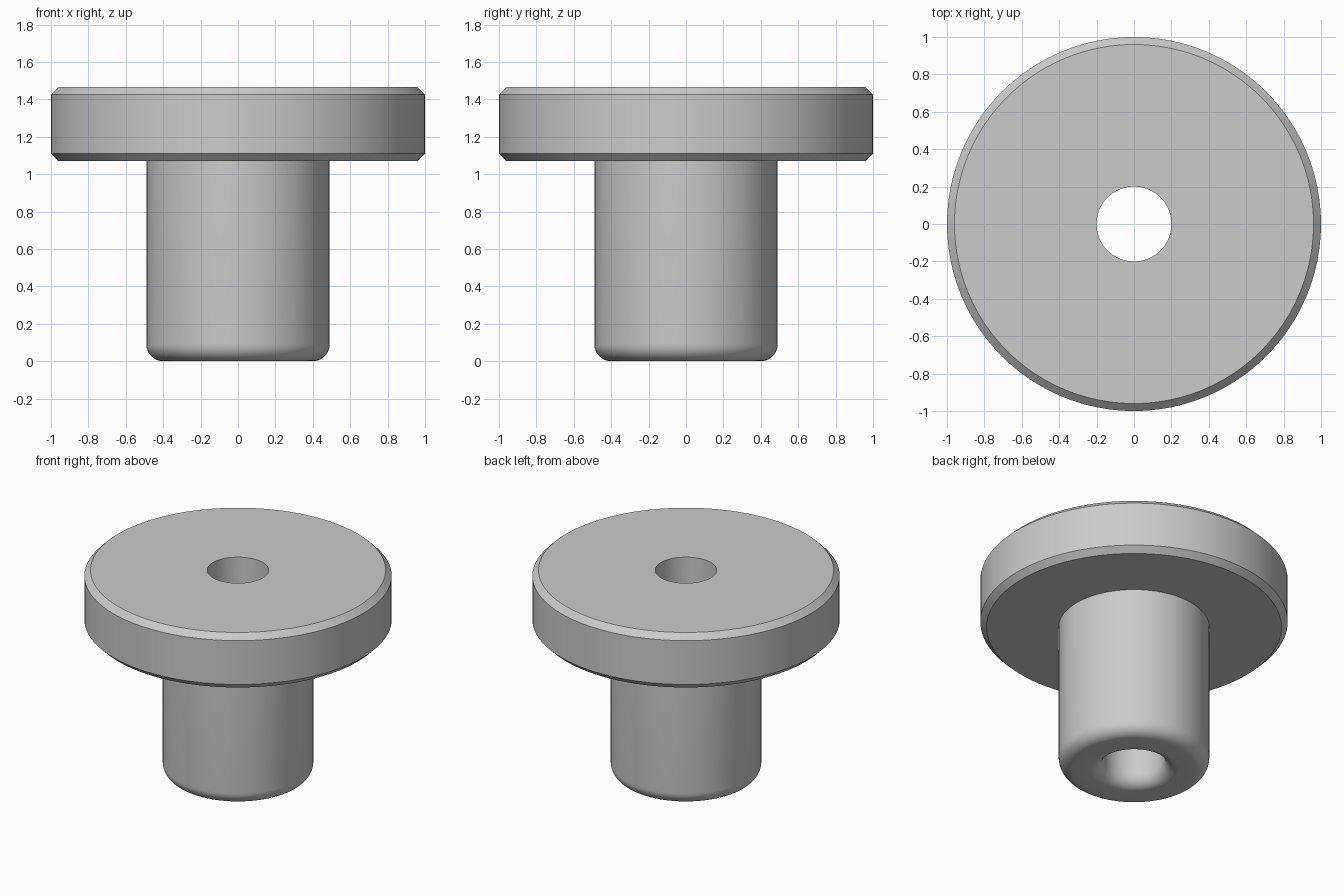
import bpy
import bmesh
from math import cos, sin, pi, radians
from mathutils import Vector

cube = bpy.data.objects.get("Cube")
if cube:
    bpy.data.objects.remove(cube, do_unlink=True)

BORE, SHAFT, FLANGE = 0.2, 0.49, 1.0
UNDERSIDE, TOP = 1.07, 1.465
CHAMFER, ROUND = 0.04, 0.09
SEGMENTS, STEPS = 96, 10

grey = bpy.data.materials.new("light grey")
grey.use_nodes = True
colour = (0.6, 0.6, 0.6, 1)
grey.diffuse_color = colour
grey.node_tree.nodes["Principled BSDF"].inputs["Base Color"].default_value = colour


def fillet(centre_r, centre_z, radius, start, end):
    """Points of a rounded corner, as (radius, height)."""
    angles = [radians(start + (end - start) * i / STEPS) for i in range(STEPS + 1)]
    return [(centre_r + radius * cos(a), centre_z + radius * sin(a)) for a in angles]


def lathe(name, profile, material):
    """Revolve a closed profile around the z axis."""
    bm = bmesh.new()
    verts = [bm.verts.new((r, 0, z)) for r, z in profile]
    edges = [bm.edges.new((v, verts[i - 1])) for i, v in enumerate(verts)]
    bmesh.ops.spin(bm, geom=verts + edges, cent=Vector(), axis=Vector((0, 0, 1)),
                   angle=2 * pi, steps=SEGMENTS, use_merge=True)
    bmesh.ops.remove_doubles(bm, verts=bm.verts, dist=1e-5)
    bmesh.ops.recalc_face_normals(bm, faces=bm.faces)
    mesh = bpy.data.meshes.new(name)
    bm.to_mesh(mesh)
    bm.free()
    mesh.materials.append(material)
    obj = bpy.data.objects.new(name, mesh)
    bpy.context.collection.objects.link(obj)
    bpy.ops.object.select_all(action="DESELECT")
    obj.select_set(True)
    bpy.context.view_layer.objects.active = obj
    bpy.ops.object.shade_smooth_by_angle(angle=radians(30))
    return obj


# Rounded bore mouth and shaft foot
profile = fillet(BORE + ROUND, ROUND, ROUND, 180, 270)
profile += fillet(SHAFT - ROUND, ROUND, ROUND, 270, 360)

# Shaft up to the flange, with chamfered flange rims
profile += [
    (SHAFT, UNDERSIDE),
    (FLANGE - CHAMFER, UNDERSIDE),
    (FLANGE, UNDERSIDE + CHAMFER),
    (FLANGE, TOP - CHAMFER),
    (FLANGE - CHAMFER, TOP),
    (BORE, TOP),
]

lathe("flanged_bushing", profile, grey)
